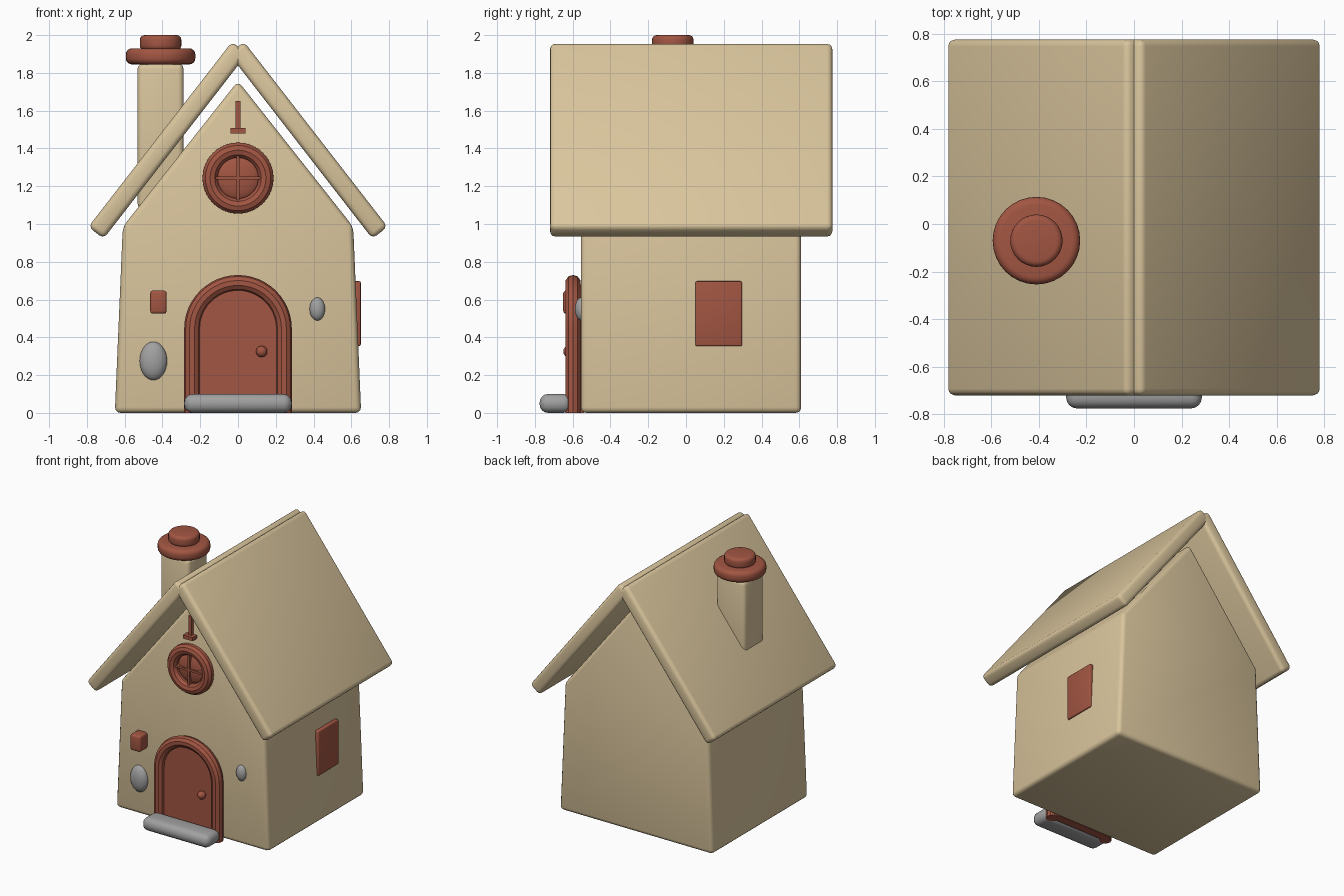
import bpy, bmesh
from math import sin, cos, pi, radians
from mathutils import Matrix, Vector

if "Cube" in bpy.data.objects:
    bpy.data.objects.remove(bpy.data.objects["Cube"])


def material(name, rgb):
    m = bpy.data.materials.new(name)
    m.diffuse_color = (*rgb, 1)
    m.use_nodes = True
    m.node_tree.nodes["Principled BSDF"].inputs["Base Color"].default_value = m.diffuse_color
    return m


TAN = material("tan plaster", (0.70, 0.56, 0.335))
BRICK = material("brick red", (0.36, 0.092, 0.055))
GREY = material("stone grey", (0.36, 0.355, 0.36))


def finish(name, bm, mat, bevel=0.0, segments=3):
    """Round the hard edges, then make a smooth shaded object."""
    if bevel:
        hard = [e for e in bm.edges if e.calc_face_angle(0) > radians(25)]
        bmesh.ops.bevel(bm, geom=hard, offset=bevel, segments=segments,
                        profile=0.5, affect='EDGES', clamp_overlap=True)
    bmesh.ops.recalc_face_normals(bm, faces=bm.faces)
    me = bpy.data.meshes.new(name)
    bm.to_mesh(me)
    bm.free()
    ob = bpy.data.objects.new(name, me)
    bpy.context.collection.objects.link(ob)
    me.materials.append(mat)
    bpy.ops.object.select_all(action='DESELECT')
    ob.select_set(True)
    bpy.context.view_layer.objects.active = ob
    bpy.ops.object.shade_smooth_by_angle(angle=radians(35))
    return ob


def prism(name, pts, y0, y1, mat, bevel=0.0):
    """Extrude an (x, z) profile along y."""
    bm = bmesh.new()
    face = bm.faces.new([bm.verts.new((x, y0, z)) for x, z in pts])
    new = bmesh.ops.extrude_face_region(bm, geom=[face])["geom"]
    verts = [v for v in new if isinstance(v, bmesh.types.BMVert)]
    bmesh.ops.translate(bm, verts=verts, vec=(0, y1 - y0, 0))
    bmesh.ops.recalc_face_normals(bm, faces=bm.faces)
    return finish(name, bm, mat, bevel)


def box(name, x, y, z, mat, bevel=0.0, segments=3):
    """Box from (min, max) ranges."""
    lo, hi = Vector((x[0], y[0], z[0])), Vector((x[1], y[1], z[1]))
    bm = bmesh.new()
    bmesh.ops.create_cube(bm, size=1, matrix=Matrix.Translation((lo + hi) / 2)
                          @ Matrix.Diagonal((*(hi - lo), 1)))
    return finish(name, bm, mat, bevel, segments)


def disc(name, centre, r, z0, z1, mat, bevel):
    bm = bmesh.new()
    at = Matrix.Translation((*centre, (z0 + z1) / 2))
    bmesh.ops.create_cone(bm, cap_ends=True, segments=32, radius1=r, radius2=r,
                          depth=z1 - z0, matrix=at)
    return finish(name, bm, mat, bevel, 4)


def ball(name, centre, radii, mat):
    bm = bmesh.new()
    bmesh.ops.create_uvsphere(bm, u_segments=24, v_segments=14, radius=1,
                              matrix=Matrix.Translation(centre) @ Matrix.Diagonal((*radii, 1)))
    return finish(name, bm, mat)


def tube(name, path, r, mat, closed=False):
    """Round tube along a path of points."""
    cu = bpy.data.curves.new(name, 'CURVE')
    cu.dimensions = '3D'
    cu.bevel_depth, cu.bevel_resolution, cu.use_fill_caps = r, 3, True
    sp = cu.splines.new('POLY')
    sp.points.add(len(path) - 1)
    for p, co in zip(sp.points, path):
        p.co = (*co, 1)
    sp.use_cyclic_u = closed
    tmp = bpy.data.objects.new(name + " path", cu)
    bpy.context.collection.objects.link(tmp)
    bpy.context.view_layer.update()
    me = bpy.data.meshes.new_from_object(
        tmp.evaluated_get(bpy.context.evaluated_depsgraph_get()))
    bpy.data.objects.remove(tmp)
    bm = bmesh.new()
    bm.from_mesh(me)
    bpy.data.meshes.remove(me)
    return finish(name, bm, mat)


# House body with tapered walls and gable
prism("house_body", [(-0.652, 0), (0.652, 0), (0.61, 0.985), (0, 1.757), (-0.61, 0.985)],
      -0.557, 0.61, TAN, 0.03)

# Two roof slabs meeting at the ridge
along, inward = Vector((-0.613, 0.79)), Vector((-0.79, -0.613))
eave = Vector((0.792, 0.985))
slab = [eave, eave + along * 1.24, eave + along * 1.24 + inward * 0.102, eave + inward * 0.102]
for side, s in (("right", 1), ("left", -1)):
    prism(f"roof_{side}", [(s * p.x, p.y) for p in slab], -0.72, 0.775, TAN, 0.028)

# Chimney and its cap
CX, CY = -0.41, -0.07
box("chimney", (CX - 0.122, CX + 0.122), (CY - 0.122, CY + 0.122), (1.08, 1.85), TAN, 0.03)
disc("chimney_cap", (CX, CY), 0.184, 1.845, 1.93, BRICK, 0.032)
disc("chimney_pot", (CX, CY), 0.11, 1.92, 2.0, BRICK, 0.025)

# Arched door, frame, knob and step
def arch(r, n=24):
    return [(r, 0)] + [(r * cos(pi * i / n), 0.445 + r * sin(pi * i / n))
                       for i in range(n + 1)] + [(-r, 0)]

prism("door", arch(0.235), -0.605, -0.54, BRICK)
tube("door_frame", [(x, -0.598, z) for x, z in arch(0.243)], 0.042, BRICK)
ball("door_knob", (0.125, -0.62, 0.325), (0.03, 0.03, 0.03), BRICK)
box("door_step", (-0.285, 0.285), (-0.775, -0.605), (0, 0.1), GREY, 0.045, 4)

# Round gable window with cross bars
WZ = 1.243
tube("round_window_frame", [(0.148 * cos(pi * i / 20), -0.575, WZ + 0.148 * sin(pi * i / 20))
                            for i in range(40)], 0.042, BRICK, closed=True)
ball("round_window_pane", (0, -0.555, WZ), (0.118, 0.035, 0.118), BRICK)
box("window_bar_upright", (-0.008, 0.008), (-0.60, -0.55), (WZ - 0.12, WZ + 0.12), BRICK)
box("window_bar_level", (-0.12, 0.12), (-0.60, -0.55), (WZ - 0.008, WZ + 0.008), BRICK)

# Gable hook
box("hook_bar", (-0.013, 0.013), (-0.585, -0.55), (1.49, 1.65), BRICK)
box("hook_foot", (-0.041, 0.041), (-0.61, -0.55), (1.48, 1.507), BRICK)

# Wall lamp, side window and wall stones
box("wall_lamp", (-0.465, -0.378), (-0.65, -0.55), (0.525, 0.648), BRICK, 0.015)
box("side_window", (0.60, 0.65), (0.05, 0.297), (0.354, 0.697), BRICK, 0.008)
ball("large_stone", (-0.448, -0.555, 0.275), (0.073, 0.045, 0.102), GREY)
ball("small_stone", (0.42, -0.555, 0.55), (0.041, 0.033, 0.061), GREY)
